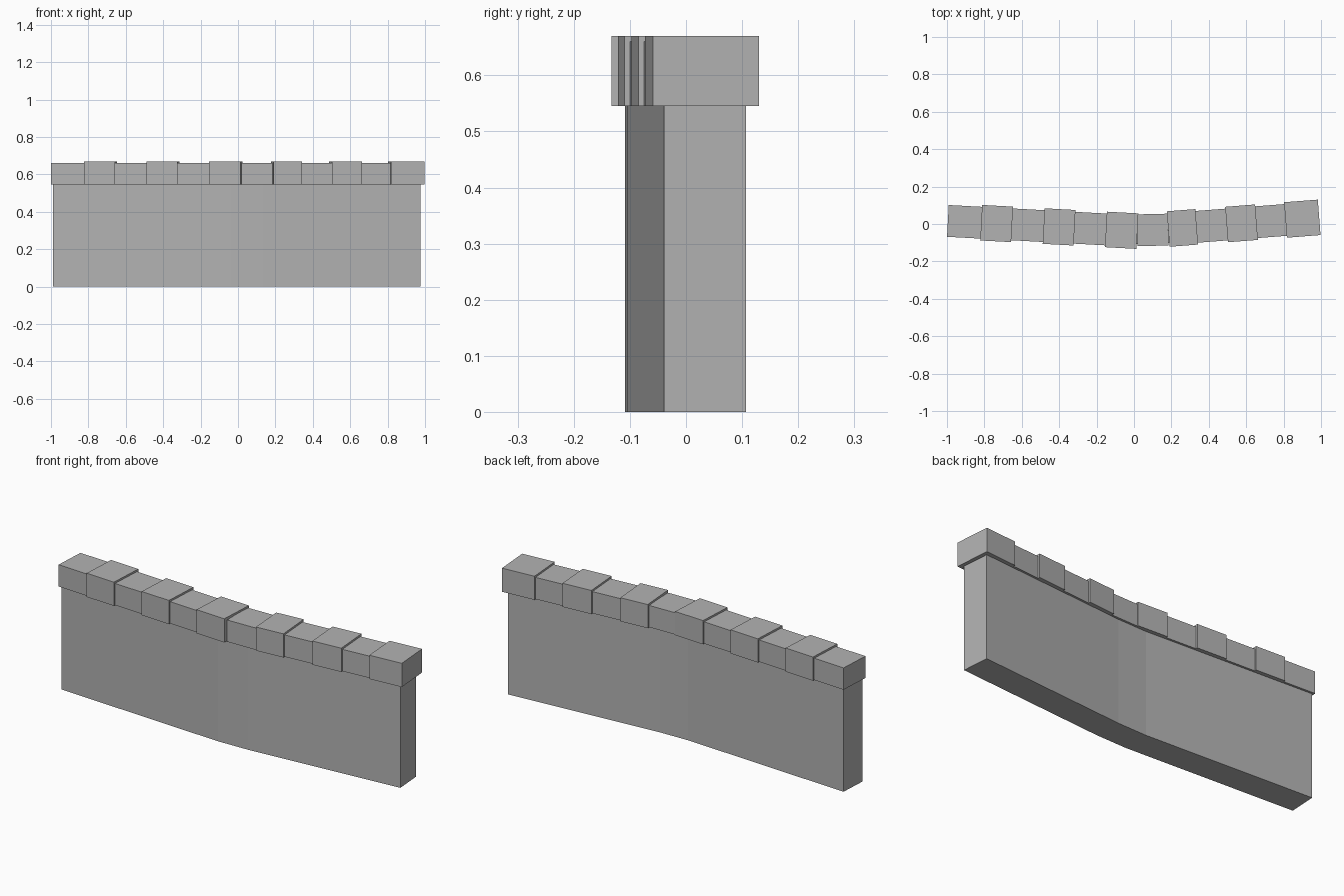
import bpy
import bmesh
from math import atan2
from mathutils import Vector, Matrix

if "Cube" in bpy.data.objects:
    bpy.data.objects.remove(bpy.data.objects["Cube"], do_unlink=True)

stone = bpy.data.materials.new("grey stone")
stone.use_nodes = True
GREY = (0.45, 0.45, 0.45, 1)
stone.diffuse_color = GREY
stone.node_tree.nodes["Principled BSDF"].inputs["Base Color"].default_value = GREY

WALL_TOP = 0.545
# Centre line of the gently bent wall, in plan
PATH = [Vector(p) for p in ((-0.986, 0.016), (-0.04, -0.035), (0.13, -0.031), (0.97, 0.034))]


def add_object(name, bm):
    bmesh.ops.recalc_face_normals(bm, faces=bm.faces)
    mesh = bpy.data.meshes.new(name)
    bm.to_mesh(mesh)
    bm.free()
    mesh.materials.append(stone)
    obj = bpy.data.objects.new(name, mesh)
    bpy.context.collection.objects.link(obj)
    return obj


def segment_at(x):
    """Start and direction of the path segment that covers x."""
    i = sum(x > p.x for p in PATH[1:-1])
    return PATH[i], (PATH[i + 1] - PATH[i]).normalized()


def build_wall(half):
    """Outline offset to both sides of the path, extruded up."""
    dirs = [(b - a).normalized() for a, b in zip(PATH, PATH[1:])]
    sides = ([], [])
    for i, p in enumerate(PATH):
        d = (dirs[max(i - 1, 0)] + dirs[min(i, len(dirs) - 1)]).normalized()
        n = Vector((-d.y, d.x)) * half
        sides[0].append(p - n)
        sides[1].append(p + n)
    bm = bmesh.new()
    outline = [bm.verts.new((p.x, p.y, 0)) for p in sides[0] + sides[1][::-1]]
    base = bm.faces.new(outline)
    top = bmesh.ops.extrude_face_region(bm, geom=[base], use_keep_orig=True)
    verts = [v for v in top["geom"] if isinstance(v, bmesh.types.BMVert)]
    bmesh.ops.translate(bm, verts=verts, vec=(0, 0, WALL_TOP))
    add_object("wall", bm)


def build_cap(index, x0, x1):
    """Coping stone; every second one is taller and deeper."""
    raised = index % 2
    depth = 0.19 if raised else 0.17
    height = 0.125 if raised else 0.115
    mid = (x0 + x1) / 2
    start, d = segment_at(mid)
    y = start.y + (mid - start.x) * d.y / d.x
    bm = bmesh.new()
    bmesh.ops.create_cube(bm, size=1, matrix=Matrix.Diagonal(((x1 - x0) / d.x, depth, height, 1)))
    cap = add_object(f"cap_stone_{index + 1}", bm)
    cap.location = (mid, y, WALL_TOP + height / 2)
    cap.rotation_euler.z = atan2(d.y, d.x)


build_wall(0.0735)
joints = [-0.995, -0.817, -0.652, -0.483, -0.318, -0.15, 0.018,
          0.183, 0.335, 0.495, 0.655, 0.81, 0.99]
for i, (a, b) in enumerate(zip(joints, joints[1:])):
    build_cap(i, a, b)
